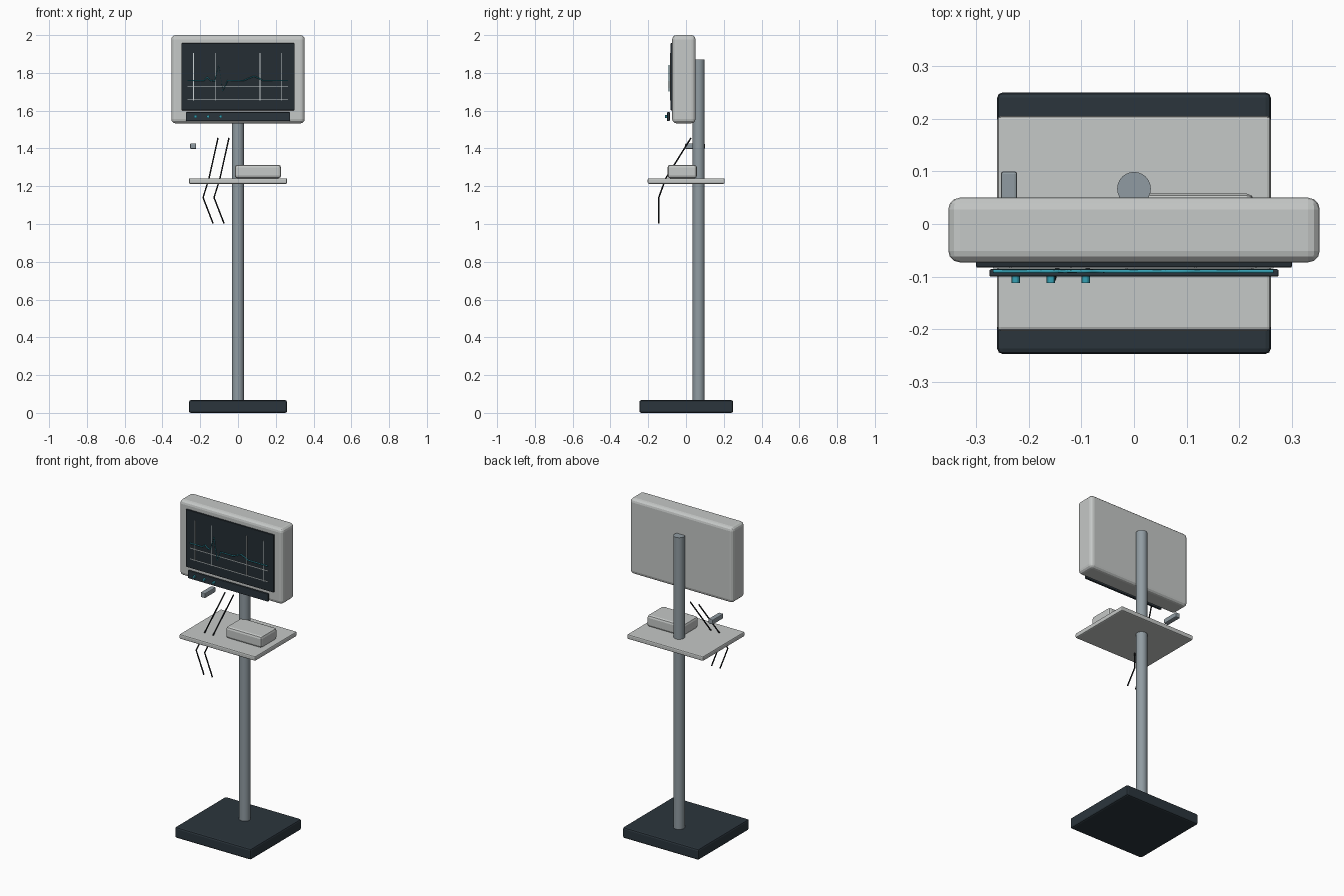
import bpy
import math

old = bpy.data.objects.get("Cube")
if old:
    bpy.data.objects.remove(old, do_unlink=True)


def material(name, rgb, rough=0.6):
    m = bpy.data.materials.new(name)
    m.use_nodes = True
    color = (*rgb, 1)
    m.diffuse_color = color
    bsdf = m.node_tree.nodes["Principled BSDF"]
    bsdf.inputs["Base Color"].default_value = color
    bsdf.inputs["Roughness"].default_value = rough
    return m


light = material("light grey plastic", (0.56, 0.58, 0.57))
dark = material("dark slate", (0.024, 0.036, 0.046))
glass = material("screen glass", (0.018, 0.026, 0.033))
steel = material("steel grey", (0.28, 0.33, 0.36))
cyan = material("cyan", (0.035, 0.35, 0.45))
pale = material("pale grid lines", (0.62, 0.67, 0.68))
black = material("black rubber", (0.008, 0.009, 0.011))


def finish(ob, name, mat, smooth=True):
    ob.name = name
    ob.data.materials.append(mat)
    if smooth:
        bpy.ops.object.select_all(action="DESELECT")
        ob.select_set(True)
        bpy.context.view_layer.objects.active = ob
        bpy.ops.object.shade_smooth_by_angle(angle=math.radians(30))
    return ob


def box(name, mat, x, y, z, bevel=0, segments=2):
    """Box from (min, max) ranges, with optional rounded edges."""
    ranges = (x, y, z)
    bpy.ops.mesh.primitive_cube_add(size=1, location=[(a + b) / 2 for a, b in ranges])
    ob = bpy.context.object
    ob.scale = [b - a for a, b in ranges]
    bpy.ops.object.transform_apply(location=False, rotation=False, scale=True)
    if bevel:
        mod = ob.modifiers.new("rounded edges", "BEVEL")
        mod.width = bevel
        mod.segments = segments
    return finish(ob, name, mat, False)


def cylinder(name, mat, radius, depth, location, rotation=(0, 0, 0), sides=24):
    bpy.ops.mesh.primitive_cylinder_add(vertices=sides, radius=radius, depth=depth,
                                        location=location, rotation=rotation)
    return finish(bpy.context.object, name, mat)


def tube(name, mat, points, radius):
    curve = bpy.data.curves.new(name, "CURVE")
    curve.dimensions = "3D"
    curve.bevel_depth = radius
    curve.bevel_resolution = 1
    curve.use_fill_caps = True
    spline = curve.splines.new("POLY")
    spline.points.add(len(points) - 1)
    for p, co in zip(spline.points, points):
        p.co = (*co, 1)
    ob = bpy.data.objects.new(name, curve)
    bpy.context.collection.objects.link(ob)
    curve.materials.append(mat)
    return ob


# Stand
box("base", dark, (-0.26, 0.26), (-0.247, 0.25), (0, 0.067), 0.01)
cylinder("pole", steel, 0.032, 1.81, (0, 0.067, 0.965))
box("shelf", light, (-0.26, 0.26), (-0.203, 0.205), (1.213, 1.242), 0.007)
box("shelf_module", light, (-0.017, 0.228), (-0.098, 0.058), (1.242, 1.313), 0.014)
box("cable_hook", steel, (-0.253, -0.222), (-0.005, 0.1), (1.397, 1.427), 0.005)

# Monitor
box("monitor_housing", light, (-0.353, 0.353), (-0.073, 0.05), (1.533, 2.0), 0.022, 3)
box("screen", glass, (-0.3, 0.3), (-0.083, -0.068), (1.602, 1.957), 0.003)
box("control_strip", dark, (-0.275, 0.275), (-0.1, -0.086), (1.545, 1.592), 0.003)
for i, x in enumerate((-0.225, -0.158, -0.092)):
    cylinder(f"button_{i + 1}", cyan, 0.008, 0.014, (x, -0.105, 1.569),
             (math.pi / 2, 0, 0), 12)

# Screen graticule
for i, x in enumerate((-0.235, -0.12, 0.117, 0.232)):
    box(f"grid_upright_{i + 1}", pale, (x - 0.002, x + 0.002), (-0.085, -0.082), (1.655, 1.905))
for i, z in enumerate((1.66, 1.727)):
    box(f"grid_level_{i + 1}", pale, (-0.268, 0.265), (-0.085, -0.082), (z - 0.002, z + 0.002))

# Pulse trace
wave = [(-0.268, 1.76), (-0.18, 1.76), (-0.163, 1.777), (-0.145, 1.76), (-0.125, 1.757),
        (-0.102, 1.84), (-0.08, 1.705), (-0.055, 1.76), (0.03, 1.76), (0.06, 1.772),
        (0.085, 1.782), (0.11, 1.772), (0.13, 1.76), (0.265, 1.76)]
tube("pulse_trace", cyan, [(x, -0.09, z) for x, z in wave], 0.0035)

# Pair of hanging leads
path = [(-0.106, 0.026, 1.455), (-0.154, -0.108, 1.24),
        (-0.185, -0.144, 1.14), (-0.132, -0.144, 1.003)]
for i in range(2):
    tube(f"lead_{i + 1}", black, [(x + i * 0.058, y, z) for x, y, z in path], 0.004)
